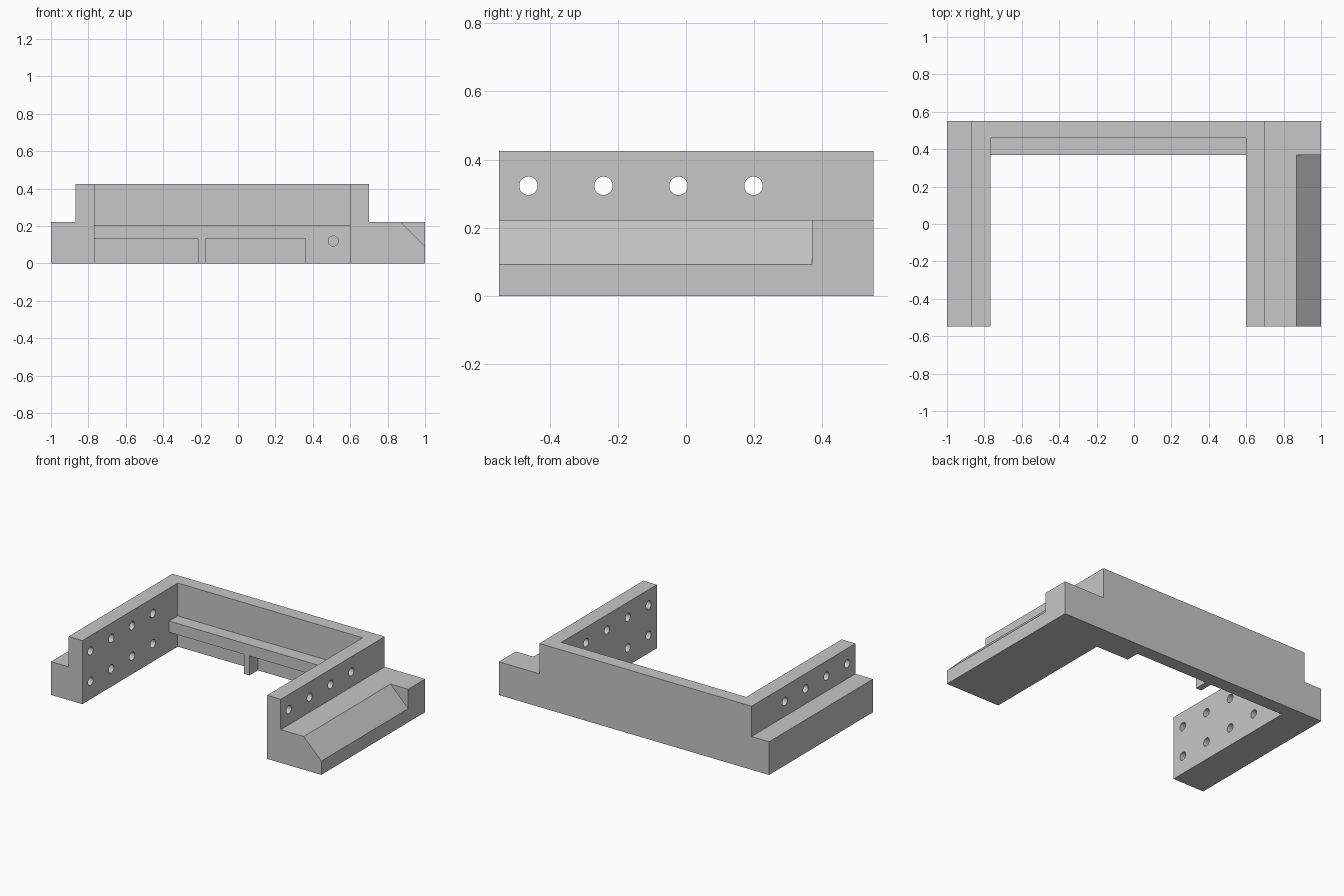
import bpy
import bmesh
from math import pi, radians
from mathutils import Matrix, Vector

cube = bpy.data.objects.get("Cube")
if cube:
    bpy.data.objects.remove(cube, do_unlink=True)

grey = bpy.data.materials.new("light grey")
grey.use_nodes = True
colour = (0.57, 0.57, 0.57, 1)
grey.diffuse_color = colour
grey.node_tree.nodes["Principled BSDF"].inputs["Base Color"].default_value = colour

# Main dimensions
LEFT, RIGHT = -0.768, 0.6        # inner faces of the two arms
FRONT, BACK = -0.548, 0.55
SHELF, WALL = 0.37, 0.46         # shelf front and back wall inner face
STEP, TOP = 0.222, 0.425


def add_object(name, bm):
    bmesh.ops.recalc_face_normals(bm, faces=bm.faces[:])
    mesh = bpy.data.meshes.new(name)
    bm.to_mesh(mesh)
    bm.free()
    mesh.materials.append(grey)
    obj = bpy.data.objects.new(name, mesh)
    bpy.context.collection.objects.link(obj)
    return obj


def extrude_outline(name, outline, y0, y1):
    """Extrude an x-z outline along y."""
    bm = bmesh.new()
    face = bm.faces.new([bm.verts.new((x, y0, z)) for x, z in outline])
    result = bmesh.ops.extrude_face_region(bm, geom=[face])
    verts = [v for v in result["geom"] if isinstance(v, bmesh.types.BMVert)]
    bmesh.ops.translate(bm, verts=verts, vec=(0, y1 - y0, 0))
    return add_object(name, bm)


def drill(name, start, end, radius):
    """Cylinder between two points, used as a hole cutter."""
    start, end = Vector(start), Vector(end)
    axis = end - start
    turn = axis.to_track_quat("Z", "Y").to_matrix().to_4x4()
    bm = bmesh.new()
    bmesh.ops.create_cone(bm, cap_ends=True, segments=32, radius1=radius,
                          radius2=radius, depth=axis.length,
                          matrix=Matrix.Translation((start + end) / 2) @ turn)
    return add_object(name, bm)


def combine(target, other, operation):
    mod = target.modifiers.new(operation, "BOOLEAN")
    mod.operation = operation
    mod.solver = "EXACT"
    mod.object = other
    bpy.context.view_layer.objects.active = target
    bpy.ops.object.modifier_apply(modifier=mod.name)
    bpy.data.objects.remove(other, do_unlink=True)


# Stepped body, opened up between the arms
frame = extrude_outline("bracket_frame", [
    (-1, 0), (1, 0), (1, STEP), (0.7, STEP), (0.7, TOP),
    (-0.87, TOP), (-0.87, STEP), (-1, STEP)], FRONT, BACK)
opening = extrude_outline("opening_cutter", [
    (LEFT, -1), (RIGHT, -1), (RIGHT, 1), (LEFT, 1)], -1, WALL)
combine(frame, opening, "DIFFERENCE")

# Bevelled outer edge of the wide arm, stopping short of the back
bevel = extrude_outline("bevel_cutter", [
    (0.82, STEP + 0.05), (1.05, 0.042), (1.05, STEP + 0.05)], -1, SHELF)
combine(frame, bevel, "DIFFERENCE")

# Shelf along the back wall, with a thin post and an end block below
shelf = extrude_outline("rear_shelf", [
    (LEFT, 0.205), (RIGHT, 0.205), (RIGHT, 0), (0.36, 0), (0.36, 0.13),
    (-0.175, 0.13), (-0.175, 0), (-0.215, 0), (-0.215, 0.13), (LEFT, 0.13)],
    SHELF, WALL)
combine(frame, shelf, "UNION")

# Screw holes: upper row goes through both arms, lower row is blind
for i in range(4):
    y = -0.462 + 0.22 * i
    combine(frame, drill("upper_hole", (-1.1, y, 0.323), (1.1, y, 0.323), 0.027), "DIFFERENCE")
    combine(frame, drill("lower_hole", (-0.868, y, 0.12), (0.7, y, 0.12), 0.027), "DIFFERENCE")
combine(frame, drill("block_hole", (0.51, 0.3, 0.12), (0.51, 0.47, 0.12), 0.027), "DIFFERENCE")

# Smooth hole walls, crisp edges elsewhere
bpy.ops.object.select_all(action="DESELECT")
frame.select_set(True)
bpy.context.view_layer.objects.active = frame
bpy.ops.object.shade_smooth_by_angle(angle=radians(30))
